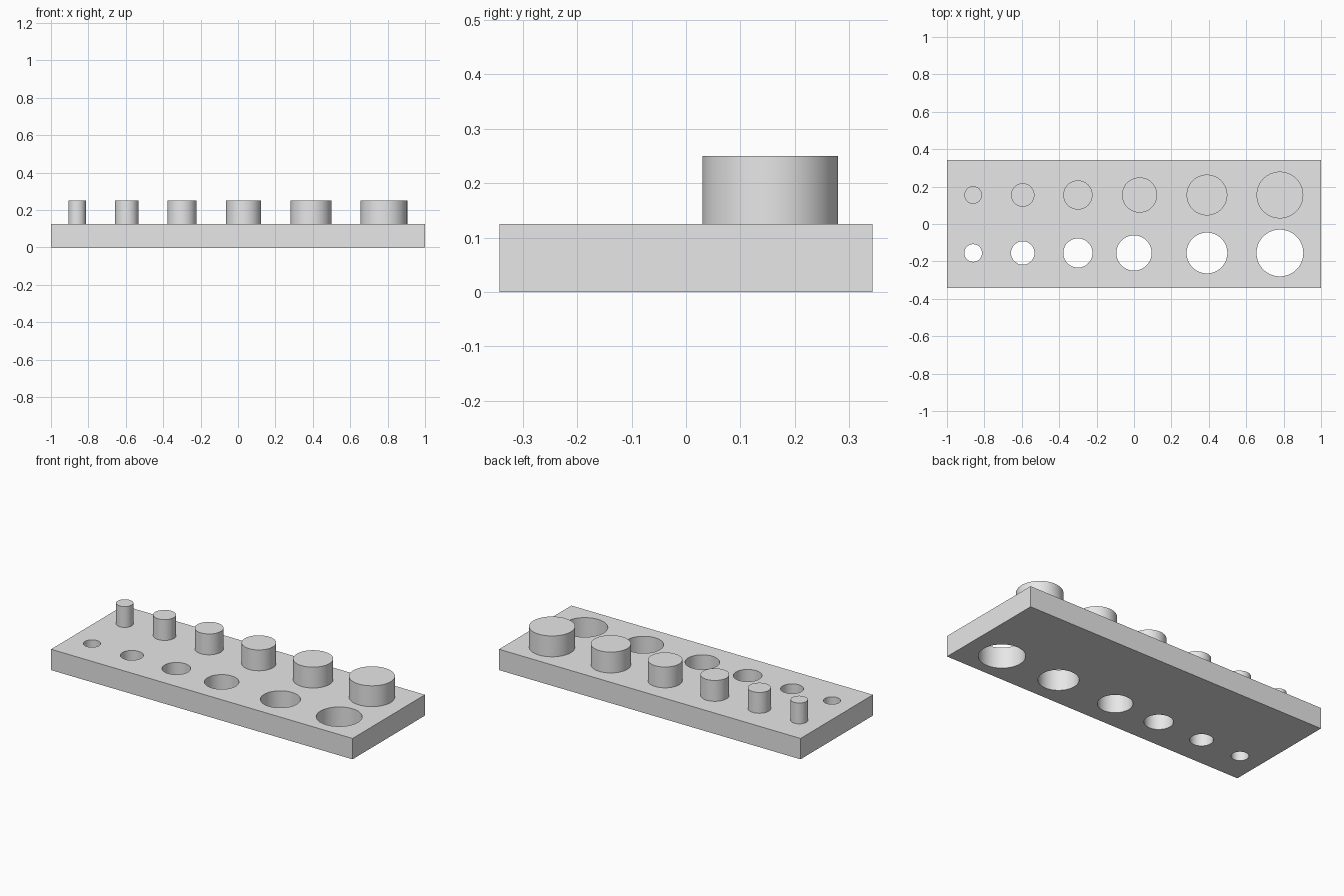
import bpy

cube = bpy.data.objects.get("Cube")
if cube:
    bpy.data.objects.remove(cube, do_unlink=True)

THICK, PEG_TOP, ROW_Y = 0.125, 0.25, 0.155

grey = bpy.data.materials.new("light grey")
grey.use_nodes = True
grey.diffuse_color = (0.8, 0.8, 0.8, 1)
grey.node_tree.nodes["Principled BSDF"].inputs["Base Color"].default_value = (0.8, 0.8, 0.8, 1)


def cylinder(name, x, y, radius, bottom, top):
    bpy.ops.mesh.primitive_cylinder_add(vertices=64, radius=radius, depth=top - bottom,
                                        location=(x, y, (top + bottom) / 2))
    obj = bpy.context.object
    obj.name = name
    obj.data.materials.append(grey)
    bpy.ops.object.shade_smooth_by_angle()
    return obj


# Base plate
bpy.ops.mesh.primitive_cube_add(size=1, location=(0, 0, THICK / 2))
plate = bpy.context.object
plate.name = "base_plate"
plate.scale = (2, 0.686, THICK)
bpy.ops.object.transform_apply(location=False, rotation=False, scale=True)
plate.data.materials.append(grey)

# Pegs along the back, matching through holes along the front: peg x, hole x, radius
SIZES = [(-0.86, -0.86, 0.047), (-0.595, -0.595, 0.0625), (-0.3, -0.3, 0.078),
         (0.03, 0, 0.094), (0.39, 0.39, 0.109), (0.78, 0.78, 0.125)]
cutters = []
for i, (peg_x, hole_x, radius) in enumerate(SIZES, 1):
    cylinder(f"peg_{i}", peg_x, ROW_Y, radius, THICK, PEG_TOP)
    cutter = cylinder(f"hole_cutter_{i}", hole_x, -ROW_Y, radius, -0.1, THICK + 0.1)
    cutter.hide_render = True
    cutters.append(cutter)
    cut = plate.modifiers.new(f"hole_{i}", "BOOLEAN")
    cut.operation = "DIFFERENCE"
    cut.solver = "EXACT"
    cut.object = cutter

# Apply the cuts, then drop the cutters
bpy.ops.object.select_all(action="DESELECT")
bpy.context.view_layer.objects.active = plate
plate.select_set(True)
for name in [m.name for m in plate.modifiers]:
    bpy.ops.object.modifier_apply(modifier=name)
for cutter in cutters:
    bpy.data.objects.remove(cutter, do_unlink=True)
bpy.ops.object.shade_smooth_by_angle()
